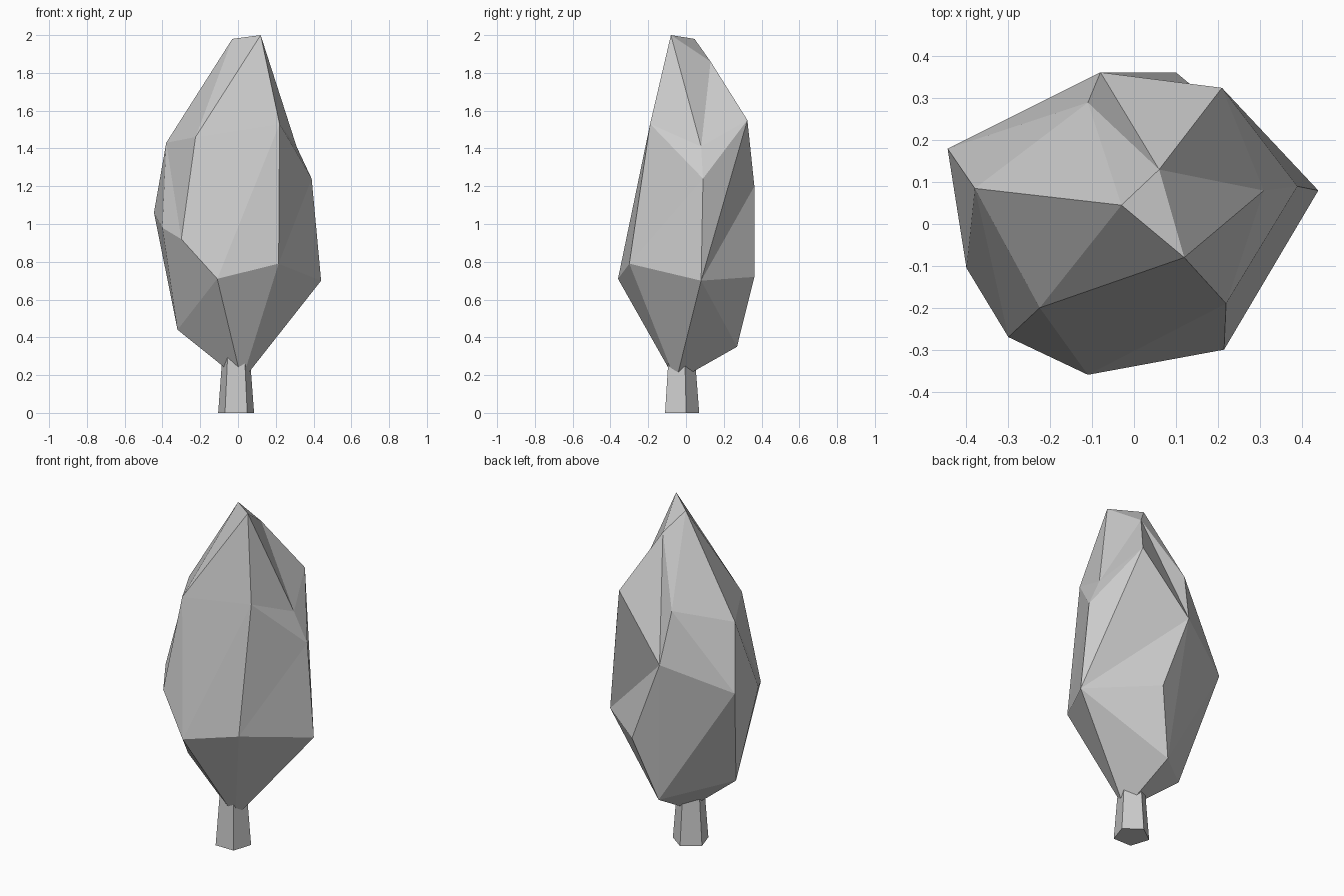
import bpy
import bmesh
from math import sin, cos, tau

cube = bpy.data.objects.get("Cube")
if cube:
    bpy.data.objects.remove(cube, do_unlink=True)

# One plain colour for the whole tree
grey = bpy.data.materials.new("light_grey")
grey.use_nodes = True
colour = (0.6, 0.6, 0.6, 1)
grey.diffuse_color = colour
for node in grey.node_tree.nodes:
    if node.type == 'BSDF_PRINCIPLED':
        node.inputs["Base Color"].default_value = colour
        node.inputs["Roughness"].default_value = 0.9


def finish(bm, name):
    """Turn a bmesh into a flat-shaded object with outward normals."""
    bmesh.ops.recalc_face_normals(bm, faces=bm.faces)
    mesh = bpy.data.meshes.new(name)
    bm.to_mesh(mesh)
    bm.free()
    mesh.materials.append(grey)
    obj = bpy.data.objects.new(name, mesh)
    bpy.context.scene.collection.objects.link(obj)
    return obj


def ring(bm, centre, radius, z, sides):
    """Regular polygon of vertices with one corner pointing to the back."""
    return [bm.verts.new((centre[0] + radius * sin(tau * i / sides),
                          centre[1] + radius * cos(tau * i / sides), z))
            for i in range(sides)]


def build_trunk():
    """Five-sided tapered post whose top is buried in the foliage."""
    bm = bmesh.new()
    sides = 5
    centre = (-0.01, -0.03)
    low = ring(bm, centre, 0.1, 0, sides)
    high = ring(bm, centre, 0.075, 0.32, sides)
    bm.faces.new(low)
    bm.faces.new(high)
    for i in range(sides):
        j = (i + 1) % sides
        bm.faces.new((low[i], low[j], high[j], high[i]))
    return finish(bm, "trunk")


# Corners of the faceted foliage, from the tip down to the root
corners = {
    # tip
    "A": (.12, -.08, 2), "B": (-.03, .045, 1.98), "C": (.06, .13, 1.86),
    # shoulders
    "D": (-.225, -.2, 1.46), "E": (.22, -.19, 1.53), "F": (-.38, .085, 1.43),
    "G": (.21, .325, 1.55), "I": (-.11, .29, 1.5), "J": (.31, .08, 1.41),
    # waist
    "H": (-.08, .362, 1.2), "K": (.39, .09, 1.24), "Q": (-.445, .18, 1.06),
    "P": (-.4, -.105, .98), "O": (-.3, -.27, .92),
    # belly
    "M": (.215, -.3, .79), "N": (-.11, -.36, .71), "L": (.44, .08, .7),
    "R": (.1, .362, .72),
    # underside and root
    "T": (-.32, -.01, .44), "U": (-.01, .27, .35), "V": (.02, -.053, .167),
}

# Each hub corner is joined to a run of neighbours by a fan of triangles
fans = {
    "V": "NMLUTN",   # underside
    "D": "FBAENOF",  # front right shoulder
    "J": "ACGKEA",   # left shoulder dent
    "I": "BFQHCB",   # back right dent
    "H": "CGLRUQ",   # back
    "T": "NOPQU",    # lower right
    "M": "NEKL",     # front left
    "P": "OFQ",      # right
    "L": "GK",
    "R": "LU",
    "A": "BC",
}


def build_foliage():
    bm = bmesh.new()
    points = {key: bm.verts.new(co) for key, co in corners.items()}
    for hub, rim in fans.items():
        for a, b in zip(rim, rim[1:]):
            bm.faces.new((points[hub], points[a], points[b]))
    return finish(bm, "foliage")


build_trunk()
build_foliage()
